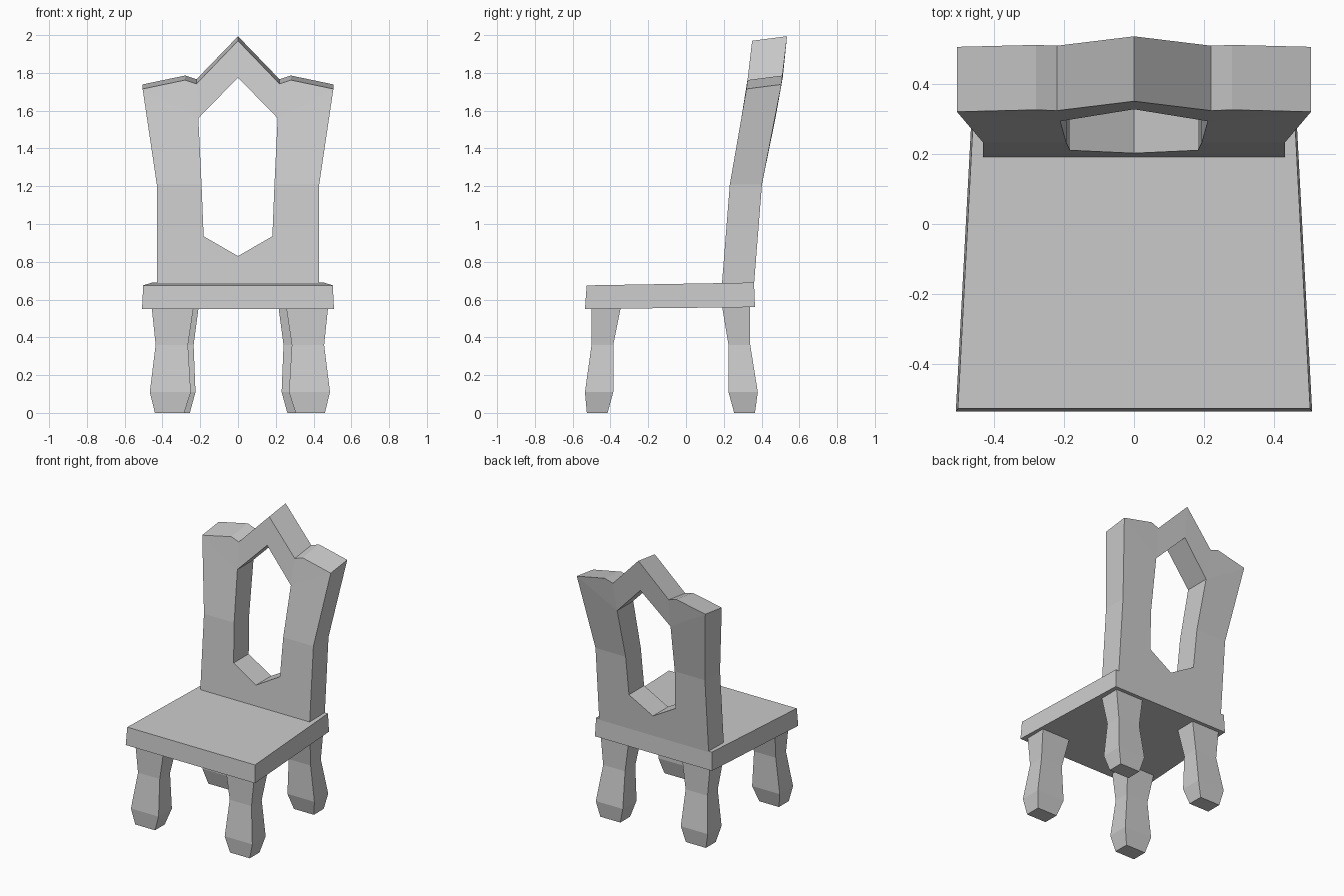
import bpy
import bmesh

cube = bpy.data.objects.get("Cube")
if cube:
    bpy.data.objects.remove(cube, do_unlink=True)

# One plain grey for the whole chair
grey = bpy.data.materials.new("plain grey")
grey.use_nodes = True
grey.diffuse_color = (0.6, 0.6, 0.6, 1)
bsdf = next(n for n in grey.node_tree.nodes if n.type == "BSDF_PRINCIPLED")
bsdf.inputs["Base Color"].default_value = grey.diffuse_color


def finish(bm, name):
    """Turn a bmesh into a flat-shaded grey object."""
    bmesh.ops.recalc_face_normals(bm, faces=bm.faces)
    mesh = bpy.data.meshes.new(name)
    bm.to_mesh(mesh)
    bm.free()
    mesh.materials.append(grey)
    obj = bpy.data.objects.new(name, mesh)
    bpy.context.scene.collection.objects.link(obj)
    return obj


def loft(name, rings):
    """Skin a stack of closed rings and cap both ends."""
    bm = bmesh.new()
    loops = [[bm.verts.new(p) for p in ring] for ring in rings]
    for low, high in zip(loops, loops[1:]):
        for i in range(len(low)):
            j = (i + 1) % len(low)
            bm.faces.new((low[i], low[j], high[j], high[i]))
    bm.faces.new(loops[0])
    bm.faces.new(loops[-1])
    return finish(bm, name)


# Seat: slab that narrows and rises slightly to the back
def seat_ring(front, back):
    (fx, fy, fz), (bx, by, bz) = front, back
    return [(-fx, fy, fz), (fx, fy, fz), (bx, by, bz), (-bx, by, bz)]


loft("seat", [seat_ring((0.508, -0.535, 0.55), (0.46, 0.365, 0.56)),
              seat_ring((0.502, -0.526, 0.675), (0.455, 0.36, 0.69))])

# Legs: square sections as (height, inner x, outer x, front y, back y)
FRONT_LEG = [(0, 0.295, 0.45, -0.525, -0.415), (0.11, 0.26, 0.477, -0.535, -0.385),
             (0.36, 0.275, 0.446, -0.5, -0.385), (0.56, 0.245, 0.467, -0.5, -0.345)]
BACK_LEG = [(0, 0.258, 0.415, 0.255, 0.365), (0.11, 0.228, 0.44, 0.225, 0.38),
            (0.36, 0.238, 0.41, 0.225, 0.34), (0.57, 0.21, 0.43, 0.19, 0.34)]

for place, sections, shift in (("front", FRONT_LEG, 0.01), ("back", BACK_LEG, 0.003)):
    for side, sign in (("left", 1), ("right", -1)):
        rings = []
        for z, inner, outer, y0, y1 in sections:
            a, b = sign * inner + shift, sign * outer + shift
            rings.append([(a, y0, z), (b, y0, z), (b, y1, z), (a, y1, z)])
        loft(f"{place}_{side}_leg", rings)

# Backrest: half of a bent panel with a crested top and an opening, then mirrored
OUTER = [(0, 0.68), (0.43, 0.68), (0.43, 1.21), (0.505, 1.715),
         (0.28, 1.762), (0.22, 1.742), (0, 1.97)]
HOLE = [(0, 0.83), (0.182, 0.935), (0.193, 1.21), (0.21, 1.56), (0, 1.775)]
LEAN = [(0.68, 0.19), (1.21, 0.232), (1.715, 0.32), (1.97, 0.35)]


def lean(z):
    """Depth of the front surface at a height."""
    for (z0, y0), (z1, y1) in zip(LEAN, LEAN[1:]):
        if z <= z1:
            return y0 + (y1 - y0) * (z - z0) / (z1 - z0)
    return LEAN[-1][1]


bm = bmesh.new()


def add_points(points, rise):
    front = [bm.verts.new((x, lean(z), z)) for x, z in points]
    back = [bm.verts.new((x, lean(z) + 0.17 + 0.015 * max(0, min(1, (z - 1.21) * 2)),
                          z + (rise if z > 1.7 else 0))) for x, z in points]
    return front, back


outer = add_points(OUTER, 0.024)
hole = add_points(HOLE, 0)
for o, h in zip(outer, hole):
    for face in ((o[0], o[1], h[1], h[0]), (o[1], o[2], h[2], h[1]),
                 (o[2], o[3], h[3], h[2]), (o[3], o[4], o[5], h[3]),
                 (o[5], o[6], h[4], h[3])):
        bm.faces.new(face)
for front, back in (outer, hole):
    for i in range(len(front) - 1):
        bm.faces.new((front[i], front[i + 1], back[i + 1], back[i]))
backrest = finish(bm, "backrest")
mirror = backrest.modifiers.new("mirror", "MIRROR")
mirror.use_clip = True
